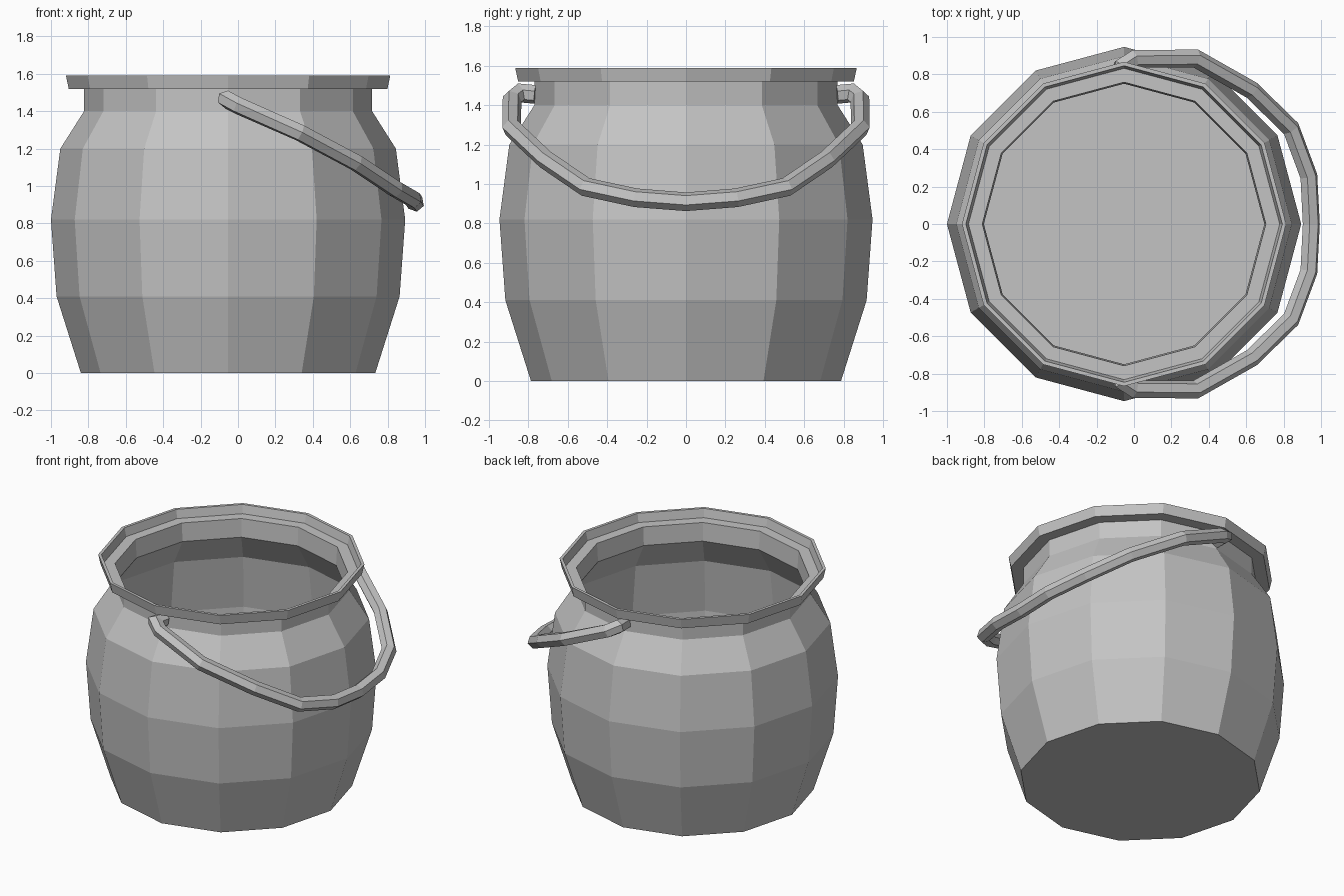
import bpy, bmesh
from math import cos, sin, pi, radians
from mathutils import Vector

if "Cube" in bpy.data.objects:
    bpy.data.objects.remove(bpy.data.objects["Cube"])

metal = bpy.data.materials.new("grey_metal")
metal.use_nodes = True
grey = (0.55, 0.55, 0.55, 1)
metal.diffuse_color = grey
metal.node_tree.nodes["Principled BSDF"].inputs["Base Color"].default_value = grey


def loft(name, rings):
    """Join equal rings of points with quads and cap both ends."""
    bm = bmesh.new()
    loops = [[bm.verts.new(p) for p in ring] for ring in rings]
    n = len(loops[0])
    for a, b in zip(loops, loops[1:]):
        for i in range(n):
            j = (i + 1) % n
            bm.faces.new((a[i], a[j], b[j], b[i]))
    bm.faces.new(loops[0])
    bm.faces.new(loops[-1])
    bmesh.ops.recalc_face_normals(bm, faces=bm.faces[:])
    mesh = bpy.data.meshes.new(name)
    bm.to_mesh(mesh)
    bm.free()
    mesh.materials.append(metal)
    obj = bpy.data.objects.new(name, mesh)
    bpy.context.collection.objects.link(obj)
    return obj


# Pot: twelve-sided turned profile (radius, height), outside, rim, then inside
POT_X, SIDES, WALL = -0.053, 12, 0.02
body = [(0.787, 0), (0.917, 0.41), (0.947, 0.82), (0.897, 1.2), (0.77, 1.4)]
rim = [(0.77, 1.52), (0.852, 1.52), (0.867, 1.59), (0.846, 1.59),
       (0.832, 1.53), (0.758, 1.53)]
inside = [(r - WALL, z) for r, z in reversed(body[1:])]
profile = body + rim + inside + [(body[0][0] - WALL, WALL)]


def pot_ring(r, z):
    angles = [2 * pi * i / SIDES for i in range(SIDES)]
    return [(POT_X + r * cos(a), r * sin(a), z) for a in angles]


loft("pot", [pot_ring(r, z) for r, z in profile])

# Handle: six-sided bar along a mirrored path, hooked into the neck at each end
half = [(-0.05, 0.765, 1.455), (-0.06, 0.845, 1.462), (0.0, 0.883, 1.43),
        (0.33, 0.885, 1.285), (0.63, 0.715, 1.125), (0.84, 0.51, 0.985),
        (0.935, 0.255, 0.93)]
path = [Vector(p) for p in half + [(0.948, 0, 0.91)]]
path += [Vector((x, -y, z)) for x, y, z in reversed(half)]
normal = Vector((0.5, 0, 0.87)).normalized()
BAR = 0.048

rings = []
for i, p in enumerate(path):
    back = (p - path[max(i - 1, 0)]).normalized()
    ahead = (path[min(i + 1, len(path) - 1)] - p).normalized()
    tangent = (back + ahead).normalized()
    side = normal.cross(tangent).normalized()
    up = tangent.cross(side)
    # widen the bar on bends so its thickness stays even
    ends = i in (0, len(path) - 1)
    miter = 1 if ends else 1 / max(tangent.dot(ahead), 0.6)
    ring = []
    for k in range(6):
        a = radians(70 + 60 * k)
        ring.append(p + BAR * (cos(a) * miter * side + sin(a) * up))
    rings.append(ring)
loft("handle", rings)
